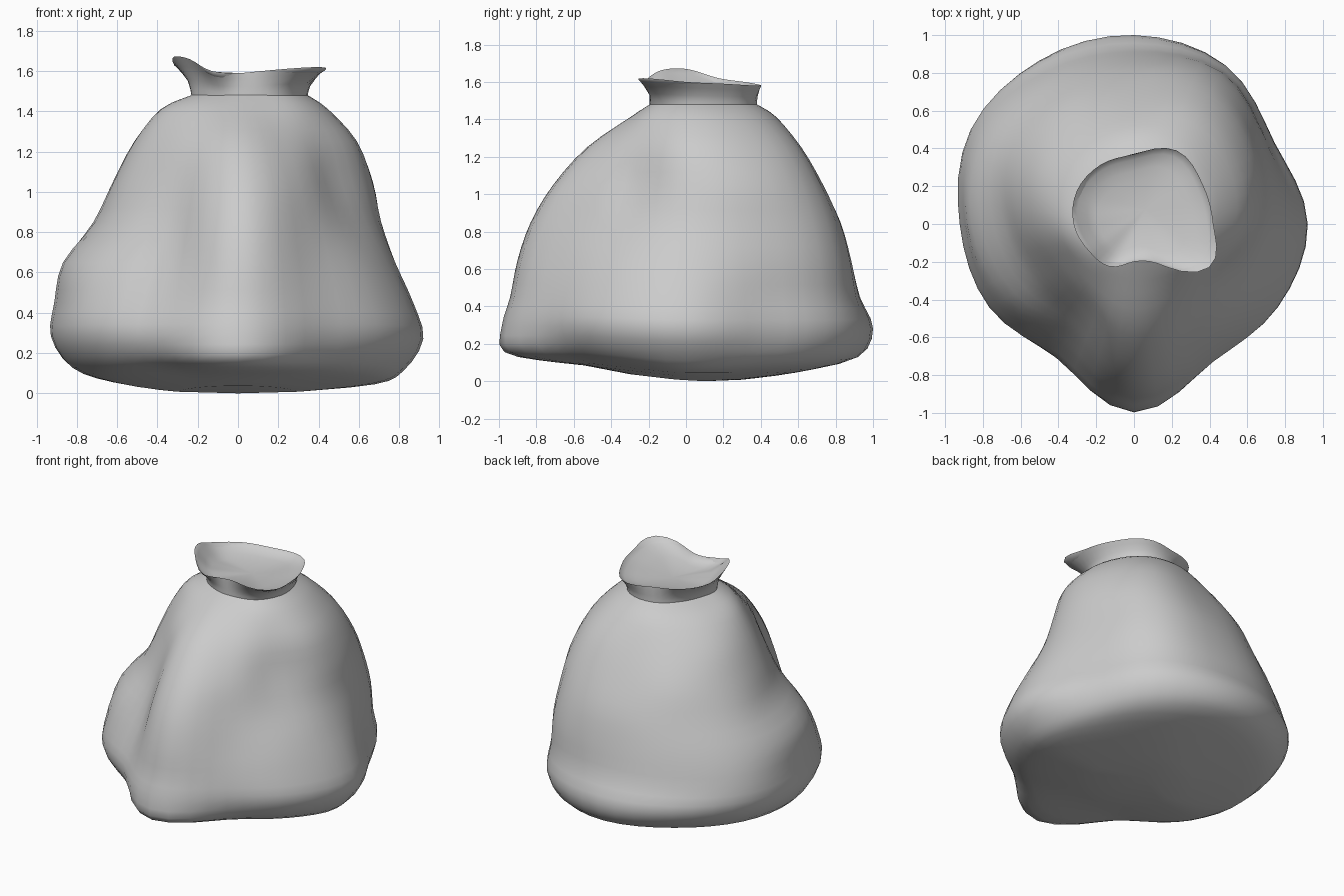
import bpy, bmesh, math

if "Cube" in bpy.data.objects:
    bpy.data.objects.remove(bpy.data.objects["Cube"])

COLS = 12      # radii per ring, every 30 degrees from +x
ROUND = 4      # subdivisions between radii


def spline(a, b, c, d, t):
    return b + 0.5 * t * (c - a + t * (2*a - 5*b + 4*c - d + t * (3*(b - c) + d - a)))


def smooth_ring(vals):
    n = len(vals)
    return [spline(vals[i - 1], vals[i], vals[(i + 1) % n], vals[(i + 2) % n], k / ROUND)
            for i in range(n) for k in range(ROUND)]


def smooth_rows(rows, steps):
    out, n = [], len(rows)
    for i in range(n - 1):
        quad = [rows[max(0, min(n - 1, i + o))] for o in (-1, 0, 1, 2)]
        for k in range(steps):
            out.append([spline(*v, k / steps) for v in zip(*quad)])
    return out + [rows[-1]]


def loft(name, radii, heights, cap_z, cap_xy, cap_first, steps):
    rr = smooth_rows([smooth_ring(r) for r in radii], steps)
    zz = smooth_rows([smooth_ring(h) for h in heights], steps)
    bm = bmesh.new()
    n = COLS * ROUND
    rings = []
    for r, z in zip(rr, zz):
        ring = []
        for j in range(n):
            a = 2 * math.pi * j / n
            x, y = r[j] * math.cos(a), r[j] * math.sin(a)
            # the underside lifts toward the front and the back left
            lift = 0.06 * min(1, max(0, -y - 0.05) / 0.5) + 0.05 * max(0, y - x - 0.4)
            ring.append(bm.verts.new((x, y, z[j] + lift * max(0, 1 - z[j] / 0.45))))
        rings.append(ring)
    for lo, hi in zip(rings, rings[1:]):
        for j in range(n):
            k = (j + 1) % n
            bm.faces.new((lo[j], lo[k], hi[k], hi[j]))
    pole = bm.verts.new((*cap_xy, cap_z))
    edge = rings[0] if cap_first else rings[-1]
    for j in range(n):
        pair = (edge[(j + 1) % n], edge[j]) if cap_first else (edge[j], edge[(j + 1) % n])
        bm.faces.new((*pair, pole))
    mesh = bpy.data.meshes.new(name)
    bm.to_mesh(mesh)
    bm.free()
    obj = bpy.data.objects.new(name, mesh)
    bpy.context.collection.objects.link(obj)
    bpy.ops.object.select_all(action='DESELECT')
    obj.select_set(True)
    bpy.context.view_layer.objects.active = obj
    bpy.ops.object.shade_smooth_by_angle(angle=math.radians(50))
    return obj


# Sagging sack body: height, then radii round the ring
BODY = [
    (0.045, .68, .62, .62, .60, .60, .62, .62, .58, .56, .68, .62, .62),
    (0.11, .82, .79, .87, .92, .89, .87, .82, .78, .75, .97, .78, .79),
    (0.27, .92, .86, .97, 1.0, 1.0, .99, .92, .88, .82, .985, .84, .88),
    (0.45, .87, .83, .94, .93, .95, .98, .90, .86, .77, .94, .82, .84),
    (0.65, .78, .81, .92, .88, .89, .91, .86, .78, .68, .90, .76, .75),
    (0.85, .70, .77, .87, .82, .81, .79, .69, .62, .60, .83, .69, .63),
    (1.05, .65, .73, .79, .72, .72, .68, .60, .52, .53, .71, .61, .54),
    (1.25, .58, .63, .67, .60, .58, .56, .50, .43, .44, .53, .48, .48),
    (1.41, .44, .48, .51, .48, .43, .40, .38, .32, .29, .30, .32, .38),
]
NECK = [.34, .37, .40, .37, .29, .24, .23, .20, .18, .19, .22, .29]
loft("sack_body", [[.3] * COLS] + [r[1:] for r in BODY] + [NECK],
     [[.008] * COLS] + [[r[0]] * COLS for r in BODY] + [[1.48] * COLS],
     0.0, (0.0, 0.1), True, 3)

# Flared collar above the tie, with a dished top
RIM = [.42, .42, .45, .37, .36, .35, .32, .28, .26, .20, .24, .46]
RIM_Z = [1.60, 1.59, 1.58, 1.59, 1.60, 1.62, 1.67, 1.66, 1.60, 1.59, 1.60, 1.62]
loft("gathered_collar",
     [NECK, [n * .8 + r * .2 for n, r in zip(NECK, RIM)], RIM,
      [r * .92 for r in RIM], [r * .6 for r in RIM]],
     [[1.475] * COLS, [z * .4 + 1.48 * .6 for z in RIM_Z], RIM_Z,
      [z - .025 for z in RIM_Z], [z * .3 + 1.52 * .7 for z in RIM_Z]],
     1.53, (0.06, 0.08), False, 2)
